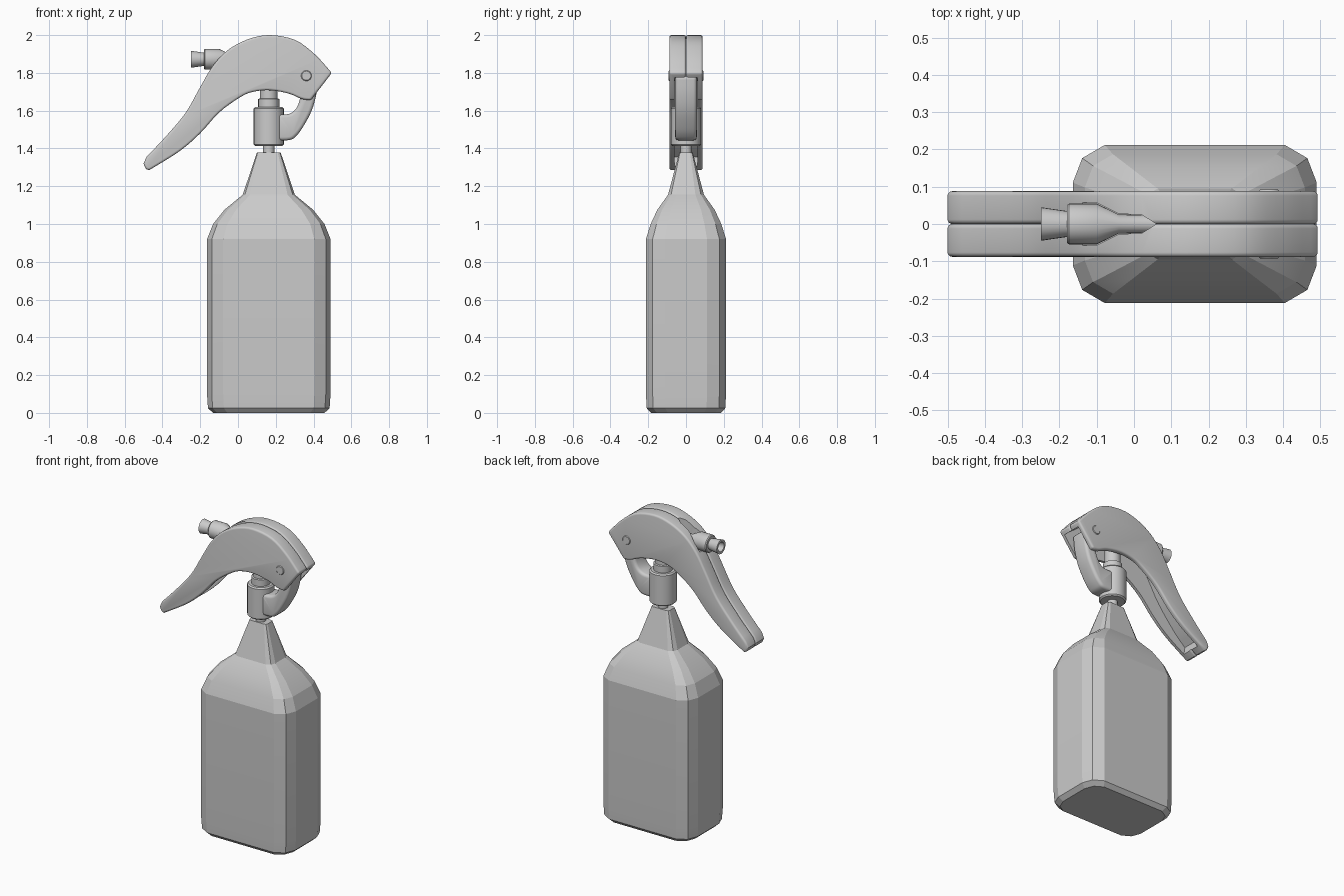
import bpy, bmesh, math
from mathutils import Vector, Matrix

cube = bpy.data.objects.get("Cube")
if cube:
    bpy.data.objects.remove(cube, do_unlink=True)

grey = bpy.data.materials.new("light grey plastic")
grey.use_nodes = True
COLOUR = (0.6, 0.6, 0.6, 1)
grey.diffuse_color = COLOUR
grey.node_tree.nodes["Principled BSDF"].inputs["Base Color"].default_value = COLOUR

CX = 0.163   # axis of the bottle and pump


def add(name, bm):
    bmesh.ops.recalc_face_normals(bm, faces=bm.faces)
    mesh = bpy.data.meshes.new(name)
    bm.to_mesh(mesh)
    bm.free()
    mesh.materials.append(grey)
    ob = bpy.data.objects.new(name, mesh)
    bpy.context.collection.objects.link(ob)
    return ob


def activate(ob):
    bpy.ops.object.select_all(action='DESELECT')
    ob.select_set(True)
    bpy.context.view_layer.objects.active = ob


def shade(ob, degrees=35):
    activate(ob)
    bpy.ops.object.shade_smooth_by_angle(angle=math.radians(degrees))


def apply(ob, kind, **settings):
    activate(ob)
    mod = ob.modifiers.new(kind.title(), kind)
    for key, value in settings.items():
        setattr(mod, key, value)
    bpy.ops.object.modifier_apply(modifier=mod.name)


def smooth(points, steps=4):
    """Catmull-Rom curve through the points."""
    p = [Vector(q) for q in points]
    p = [2 * p[0] - p[1]] + p + [2 * p[-1] - p[-2]]
    out = []
    for a, b, c, d in zip(p, p[1:], p[2:], p[3:]):
        for i in range(steps):
            t = i / steps
            out.append(0.5 * (2 * b + (c - a) * t + (2 * a - 5 * b + 4 * c - d) * t ** 2
                              + (3 * b - a - 3 * c + d) * t ** 3))
    return out + [p[-2]]


def prism(name, outline, low, high, axis='y'):
    """Extrude an x-z outline along y, or an x-y outline along z."""
    bm = bmesh.new()
    place = (lambda p, h: (p[0], h, p[1])) if axis == 'y' else (lambda p, h: (p[0], p[1], h))
    rings = [[bm.verts.new(place(p, h)) for p in outline] for h in (low, high)]
    for ring in rings:
        bm.faces.new(ring)
    join(bm, *rings)
    return add(name, bm)


def join(bm, a, b):
    for i in range(len(a)):
        j = (i + 1) % len(a)
        bm.faces.new((a[i], a[j], b[j], b[i]))


def lathe(name, profile, origin, rotation=Matrix(), sides=24):
    """Turn (radius, height) pairs round the z axis, then place the result."""
    bm = bmesh.new()
    rings = [[bm.verts.new((r * math.cos(math.tau * i / sides),
                            r * math.sin(math.tau * i / sides), h)) for i in range(sides)]
             for r, h in profile]
    for a, b in zip(rings, rings[1:]):
        join(bm, a, b)
    bm.faces.new(rings[0])
    bm.faces.new(rings[-1])
    bm.transform(Matrix.Translation(origin) @ rotation)
    ob = add(name, bm)
    shade(ob)
    return ob


# Bottle: rings of a rectangle with chamfered corners (z, half width, half depth)
bm = bmesh.new()
rings = []
for z, hx, hy in [(0, .295, .185), (.025, .322, .208), (.1, .327, .212), (.92, .327, .212),
                  (1.0, .295, .187), (1.075, .235, .152), (1.155, .138, .095), (1.378, .063, .036)]:
    cut = hy / .21
    corner = [(hx, hy - .1 * cut), (hx - .025 * cut, hy - .035 * cut), (hx - .085 * cut, hy)]
    if z > 1.3:
        corner = [(hx, hy * .6), (hx * .93, hy * .88), (hx * .75, hy)]
    loop = []
    for sx, sy in ((1, 1), (-1, 1), (-1, -1), (1, -1)):
        quarter = corner if sx * sy > 0 else corner[::-1]
        loop += [bm.verts.new((CX + sx * x, sy * y, z)) for x, y in quarter]
    rings.append(loop)
for a, b in zip(rings, rings[1:]):
    join(bm, a, b)
bm.faces.new(rings[0])
bm.faces.new(rings[-1])
shade(add("bottle", bm), 12)

# Pump parts on the bottle axis
lathe("dip_tube", [(.03, 1.36), (.03, 1.44)], (CX, 0, 0))
lathe("pump_collar", [(.072, 1.413), (.08, 1.421), (.08, 1.612), (.072, 1.62)], (CX, 0, 0))
lathe("pump_stem", [(.056, 1.61), (.056, 1.662), (.047, 1.665), (.047, 1.86)], (CX, 0, 0))

# Housing outline: top curve, front edge, underside
top = smooth([(-.485, 1.355), (-.39, 1.455), (-.28, 1.585), (-.2, 1.725), (-.135, 1.835),
              (-.055, 1.92), (.05, 1.977), (.165, 2.0), (.3, 1.975), (.405, 1.9), (.497, 1.8)])
under = smooth([(.385, 1.655), (.335, 1.663), (.27, 1.69), (.17, 1.708), (.08, 1.70), (.01, 1.67),
                (-.1, 1.59), (-.2, 1.48), (-.31, 1.385), (-.47, 1.285)])
outline = top + under + [Vector((-.488, 1.29)), Vector((-.5, 1.32))]

# Cutters for the hollow underside and the nozzle slot
hollow = smooth([(-.44, 1.355), (-.36, 1.43), (-.24, 1.575), (-.15, 1.725), (-.07, 1.84),
                 (.05, 1.92), (.165, 1.94), (.3, 1.91), (.465, 1.79)])
hollow += [(.55, 1.7), (.4, 1.5), (.05, 1.58), (-.1, 1.48), (-.3, 1.3), (-.42, 1.22)]
cavity = prism("cavity_cutter", hollow, -.062, .062)
half_slot = [(-.3, .057), (-.1, .057), (-.04, .027), (.02, .025)]
slot = prism("slot_cutter", half_slot + [(.06, 0)] + [(x, -y) for x, y in half_slot[::-1]],
             1.83, 2.2, 'z')

# Housing: two rounded halves meeting in a seam
for name, low, high in (("housing_right", -.088, 0), ("housing_left", 0, .088)):
    half = prism(name, outline, low, high)
    apply(half, 'BEVEL', width=.022, segments=4, limit_method='ANGLE',
          angle_limit=math.radians(50))
    for cutter in (cavity, slot):
        apply(half, 'BOOLEAN', operation='DIFFERENCE', solver='EXACT', object=cutter)
    shade(half)
for cutter in (cavity, slot):
    bpy.data.objects.remove(cutter, do_unlink=True)

# Trigger: curved finger lever from collar to hinge
outer = smooth([(.2, 1.442), (.275, 1.445), (.31, 1.468), (.345, 1.515), (.39, 1.6),
                (.415, 1.69), (.425, 1.785)])
inner = smooth([(.33, 1.8), (.33, 1.68), (.31, 1.615), (.27, 1.583), (.2, 1.58)])
trigger = prism("trigger", outer + inner, -.057, .057)
apply(trigger, 'BEVEL', width=.02, segments=3, limit_method='ANGLE', angle_limit=math.radians(50))
shade(trigger)

# Hinge pin through both housing halves
across = Matrix.Rotation(math.pi / 2, 4, 'X')
lathe("hinge_pin", [(.024, -.092), (.028, -.088), (.028, .088), (.024, .092)],
      (.362, 0, 1.785), across)

# Nozzle pointing back over the handle, with a flared hollow tip
along = Matrix.Rotation(math.pi / 2, 4, 'Y')
lathe("nozzle_tip", [(.022, .05), (.03, 0), (.045, 0), (.034, .075)], (-.25, 0, 1.872), along)
lathe("nozzle_body", [(.05, 0), (.055, .006), (.055, .08), (.025, .14), (.024, .3)],
      (-.18, 0, 1.872), along)
